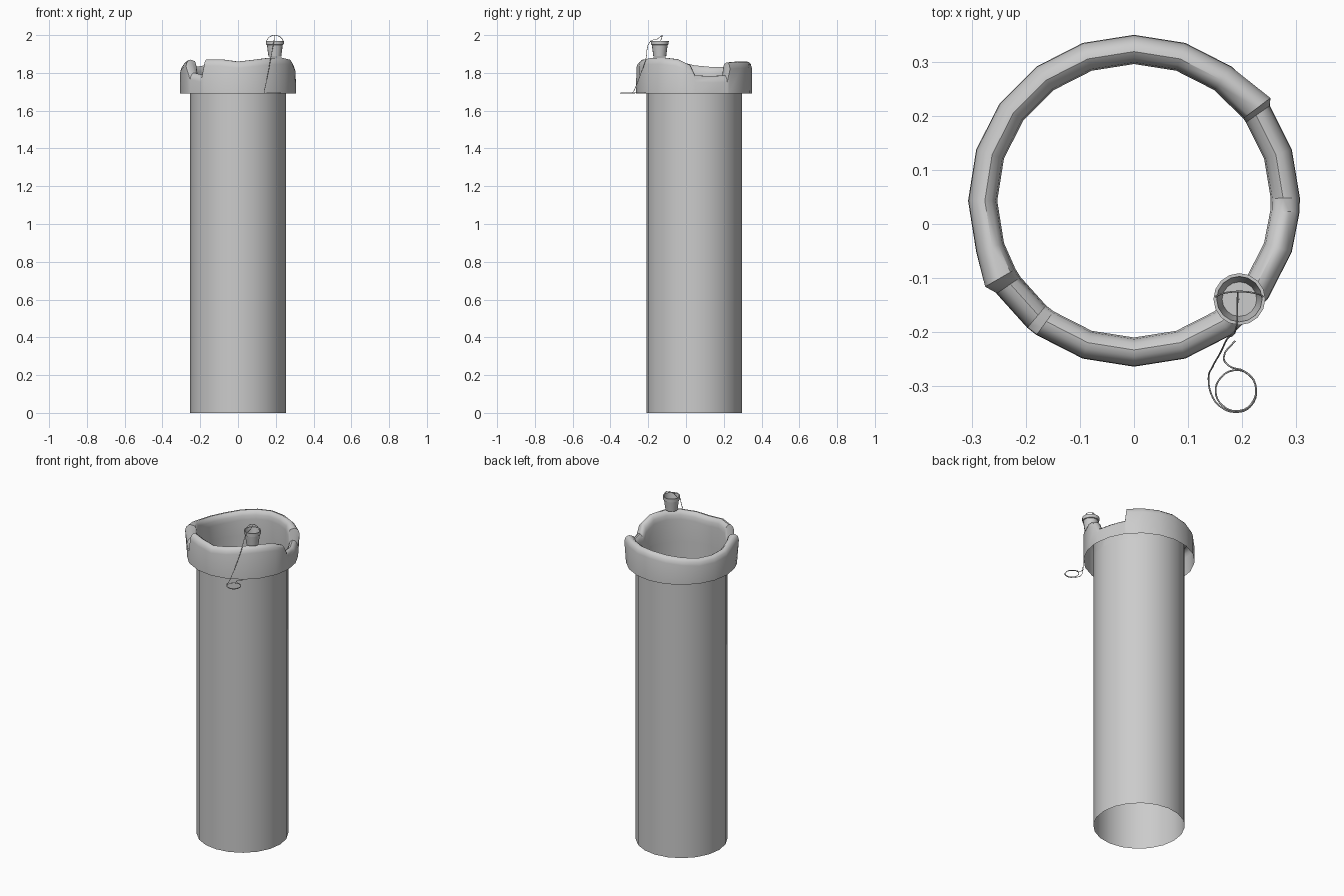
import bpy, bmesh, math
from mathutils import Vector

if "Cube" in bpy.data.objects:
    bpy.data.objects.remove(bpy.data.objects["Cube"])

CX, CY = 0.0, 0.043      # well axis
SIDES = 20


def skin(name, rings, angle=40):
    """Join equal-length closed rings of points into a smooth surface."""
    bm = bmesh.new()
    rows = [[bm.verts.new(p) for p in ring] for ring in rings]
    n = len(rings[0])
    for a, b in zip(rows, rows[1:]):
        for i in range(n):
            j = (i + 1) % n
            bm.faces.new((a[i], a[j], b[j], b[i]))
    me = bpy.data.meshes.new(name)
    bm.to_mesh(me)
    bm.free()
    ob = bpy.data.objects.new(name, me)
    bpy.context.collection.objects.link(ob)
    bpy.ops.object.select_all(action='DESELECT')
    ob.select_set(True)
    bpy.context.view_layer.objects.active = ob
    bpy.ops.object.shade_smooth_by_angle(angle=math.radians(angle))
    return ob


def lathe(name, profile, cx, cy, sides):
    return skin(name, [[(cx + r * math.cos(2 * math.pi * i / sides),
                         cy + r * math.sin(2 * math.pi * i / sides), z)
                        for i in range(sides)] for r, z in profile])


def cord(name, pts, radius, cyclic=False):
    """Thin tube along a smooth path, as a mesh."""
    cu = bpy.data.curves.new(name, 'CURVE')
    cu.dimensions = '3D'
    cu.bevel_depth = radius
    cu.bevel_resolution = 1
    cu.resolution_u = 4
    sp = cu.splines.new('BEZIER')
    sp.bezier_points.add(len(pts) - 1)
    for bp, p in zip(sp.bezier_points, pts):
        bp.co = p
        bp.handle_left_type = bp.handle_right_type = 'AUTO'
    sp.use_cyclic_u = cyclic
    ob = bpy.data.objects.new(name, cu)
    bpy.context.collection.objects.link(ob)
    bpy.ops.object.select_all(action='DESELECT')
    ob.select_set(True)
    bpy.context.view_layer.objects.active = ob
    bpy.ops.object.convert(target='MESH')


# Long open shaft
lathe("shaft", [(0.253, 0), (0.253, 1.70)], CX, CY, SIDES)

# Broken stone rim: (angle, top height) with two low notches
crest = [(-4, 1.84), (1, 1.787), (18, 1.783), (35, 1.787), (37, 1.855),
         (54, 1.86), (72, 1.86), (90, 1.86), (108, 1.852), (126, 1.842),
         (144, 1.832), (162, 1.832), (180, 1.84), (198, 1.862), (210, 1.87),
         (214, 1.80), (230, 1.787), (234, 1.872), (252, 1.872), (270, 1.86),
         (288, 1.87), (306, 1.88), (324, 1.882), (342, 1.872)]
# Section: (radius, drop below crest); None means the fixed lower edge
section = [(0.307, None), (0.306, 0.035), (0.300, 0.014), (0.288, 0.002),
           (0.276, 0.0), (0.264, 0.008), (0.256, 0.025), (0.253, 0.05),
           (0.253, None)]
flare = {37: 0.010, 210: 0.012}     # chipped corners lean outward
rings = []
for r, drop in section:
    ring = []
    for deg, top in crest:
        a = math.radians(deg)
        z = 1.69 if drop is None else top - drop
        rr = r + (flare.get(deg, 0) if r > 0.27 and drop is not None else 0)
        ring.append((CX + rr * math.cos(a), CY + rr * math.sin(a), z))
    rings.append(ring)
skin("broken_rim", rings)

# Bucket standing on the rim
BX, BY = 0.195, -0.139
lathe("bucket", [(0.0005, 1.887), (0.034, 1.887), (0.042, 1.948),
                 (0.047, 1.950), (0.048, 1.970), (0.042, 1.970),
                 (0.032, 1.893), (0.0005, 1.893)], BX, BY, 16)

# Arched bucket handle, leaning back
cord("bucket_handle",
     [(BX - 0.046 * math.cos(t), BY + 0.014 * math.sin(t),
       1.955 + 0.044 * math.sin(t))
      for t in [math.pi * k / 8 for k in range(9)]], 0.0017)

# Rope from the handle over the edge, ending in a hanging coil
cord("rope",
     [(0.192, -0.127, 1.998), (0.191, -0.155, 1.978), (0.190, -0.188, 1.968),
      (0.172, -0.213, 1.87), (0.160, -0.238, 1.80), (0.145, -0.265, 1.73),
      (0.138, -0.285, 1.695), (0.143, -0.315, 1.692), (0.160, -0.338, 1.692),
      (0.188, -0.348, 1.692), (0.215, -0.338, 1.692), (0.226, -0.305, 1.692),
      (0.210, -0.277, 1.692), (0.183, -0.271, 1.693), (0.160, -0.285, 1.694),
      (0.151, -0.310, 1.694), (0.163, -0.335, 1.694), (0.190, -0.346, 1.694),
      (0.217, -0.333, 1.694), (0.224, -0.295, 1.694), (0.205, -0.273, 1.694),
      (0.175, -0.262, 1.694), (0.166, -0.247, 1.694), (0.187, -0.216, 1.694)],
     0.0016)
